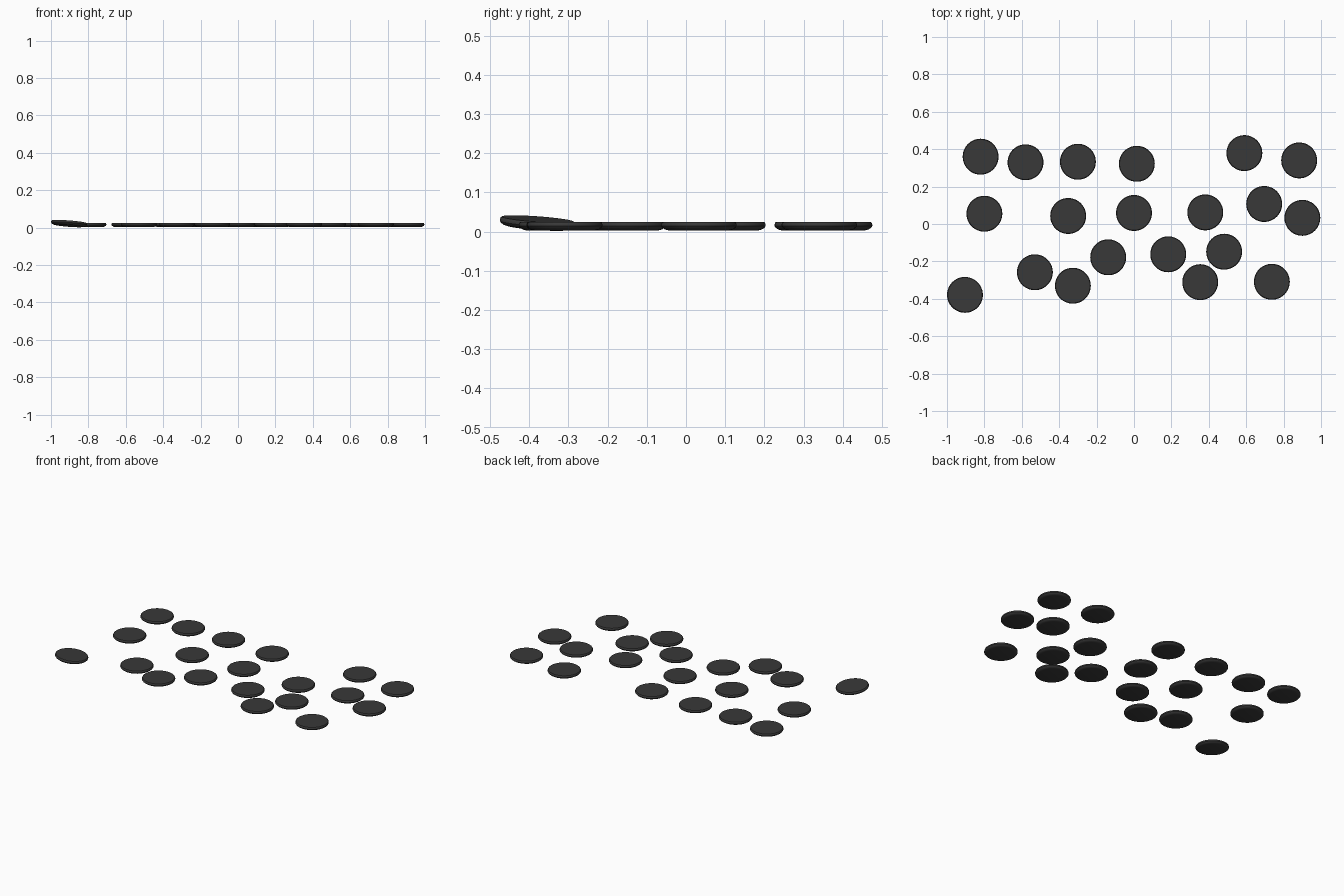
import bpy
import bmesh
from math import tau, cos, sin, radians

default_cube = bpy.data.objects.get("Cube")
if default_cube:
    bpy.data.objects.remove(default_cube, do_unlink=True)

RADIUS = 0.096
HALF_HEIGHT = 0.011
SEGMENTS = 48
REST_HEIGHT = 0.014

# One dark colour for every disc
charcoal = bpy.data.materials.new("charcoal")
charcoal.use_nodes = True
colour = (0.04, 0.04, 0.04, 1)
charcoal.diffuse_color = colour
charcoal.node_tree.nodes["Principled BSDF"].inputs["Base Color"].default_value = colour


def make_disc_mesh():
    """Lathe a flat disc: tight upper edge, wider rounding underneath."""
    profile = [  # inset from the rim, height as a share of half height
        (0.019, -1), (0.010, -0.8), (0.003, -0.4), (0, 0),
        (0, 0.4), (0.0015, 0.8), (0.004, 1),
    ]
    bm = bmesh.new()
    rings = []
    for inset, level in profile:
        ring = []
        for step in range(SEGMENTS):
            angle = tau * step / SEGMENTS
            r = RADIUS - inset
            ring.append(bm.verts.new((r * cos(angle), r * sin(angle), level * HALF_HEIGHT)))
        rings.append(ring)
    for lower, upper in zip(rings, rings[1:]):
        for i in range(SEGMENTS):
            j = (i + 1) % SEGMENTS
            bm.faces.new((lower[i], lower[j], upper[j], upper[i]))
    bm.faces.new(rings[-1])
    bm.faces.new(list(reversed(rings[0])))
    bmesh.ops.recalc_face_normals(bm, faces=bm.faces[:])
    for face in bm.faces:
        face.smooth = True
    mesh = bpy.data.meshes.new("disc")
    bm.to_mesh(mesh)
    bm.free()
    mesh.set_sharp_from_angle(angle=radians(30))
    mesh.materials.append(charcoal)
    return mesh


disc_mesh = make_disc_mesh()


def place_disc(name, x, y, z=REST_HEIGHT, tilt=(0, 0, 0)):
    disc = bpy.data.objects.new(name, disc_mesh)
    disc.location = (x, y, z)
    disc.rotation_euler = tilt
    bpy.context.collection.objects.link(disc)


# Loose rows of scattered discs, back to front
rows = {
    "back_disc": [(-0.82, 0.36), (-0.58, 0.33), (-0.30, 0.333), (0.015, 0.322),
                  (0.59, 0.379), (0.883, 0.34)],
    "middle_disc": [(-0.80, 0.055), (-0.352, 0.043), (0, 0.059), (0.381, 0.062),
                    (0.696, 0.107), (0.90, 0.033)],
    "front_disc": [(-0.53, -0.258), (-0.327, -0.33), (-0.138, -0.178), (0.183, -0.162),
                   (0.482, -0.148), (0.354, -0.311), (0.737, -0.309)],
}
for row_name, spots in rows.items():
    for number, (x, y) in enumerate(spots, start=1):
        place_disc(f"{row_name}_{number}", x, y)

# The one disc that lies at a slant
place_disc("tilted_disc", -0.904, -0.379, z=0.021, tilt=(-0.072, 0.078, 0))
